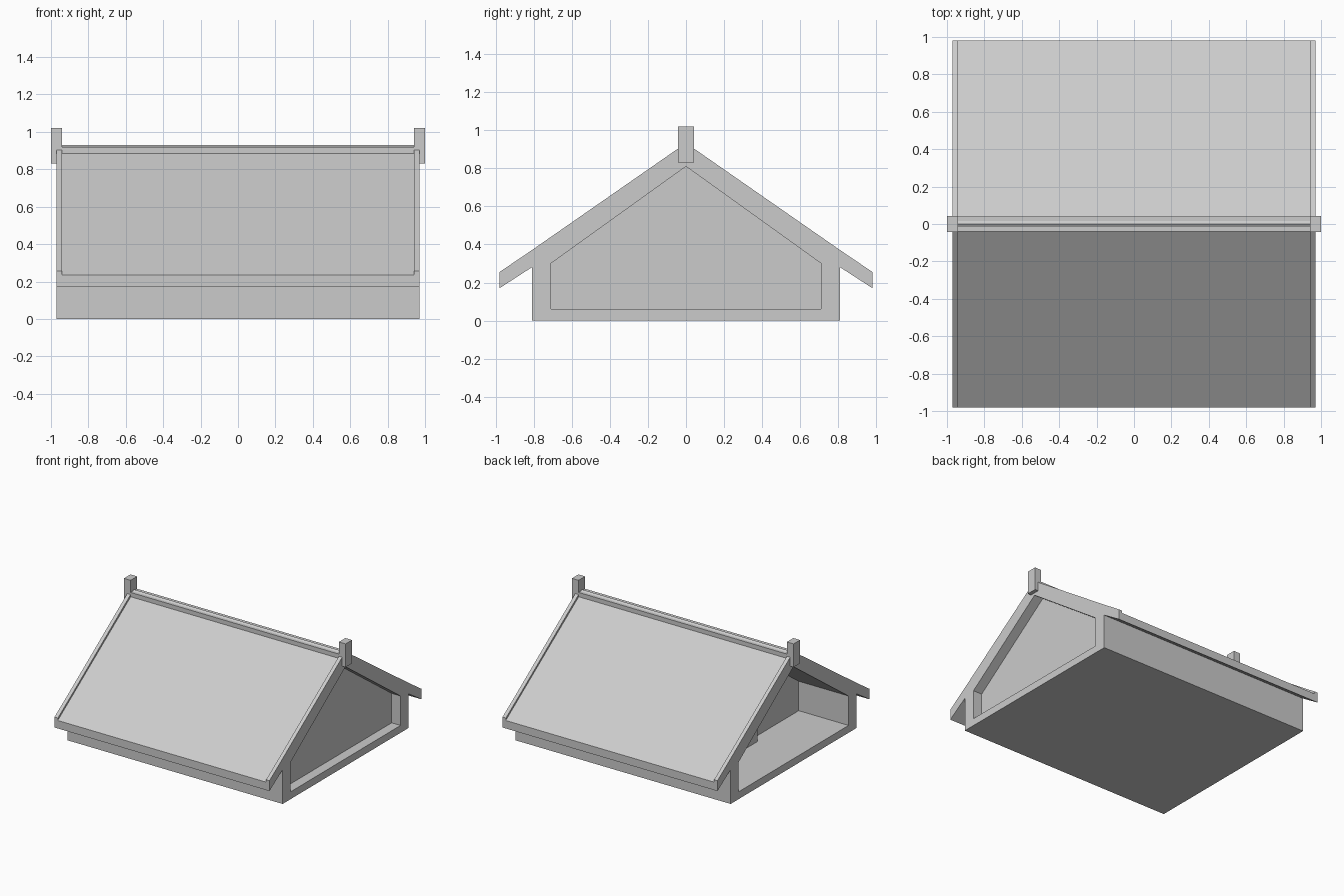
import bpy, bmesh

if "Cube" in bpy.data.objects:
    bpy.data.objects.remove(bpy.data.objects["Cube"])


def prism(name, profile, x0, x1):
    """Extrude a closed (y, z) profile along x."""
    bm = bmesh.new()
    face = bm.faces.new([bm.verts.new((x0, y, z)) for y, z in profile])
    ext = bmesh.ops.extrude_face_region(bm, geom=[face])
    verts = [v for v in ext["geom"] if isinstance(v, bmesh.types.BMVert)]
    bmesh.ops.translate(bm, verts=verts, vec=(x1 - x0, 0, 0))
    bmesh.ops.recalc_face_normals(bm, faces=bm.faces)
    mesh = bpy.data.meshes.new(name)
    bm.to_mesh(mesh)
    bm.free()
    obj = bpy.data.objects.new(name, mesh)
    bpy.context.collection.objects.link(obj)
    return obj


def box(name, x0, x1, y0, y1, z0, z1):
    return prism(name, [(y0, z0), (y1, z0), (y1, z1), (y0, z1)], x0, x1)


def mirrored(half):
    return half + [(-y, z) for y, z in reversed(half) if y > 0]


def cut(target, cutter):
    mod = target.modifiers.new("cut", "BOOLEAN")
    mod.operation = "DIFFERENCE"
    mod.solver = "EXACT"
    mod.object = cutter
    bpy.context.view_layer.objects.active = target
    bpy.ops.object.modifier_apply(modifier=mod.name)
    bpy.data.objects.remove(cutter)


# House body: walls, floor and overhanging roof in one section
section = mirrored([(0.81, 0.0), (0.81, 0.28), (0.98, 0.17),
                    (0.98, 0.255), (0.81, 0.37), (0.04, 0.905), (0.0, 0.93)])
house = prism("house_body", section, -0.97, 0.97)

# Deep porch on the left, shallow gable recess on the right
opening = mirrored([(0.71, 0.06), (0.71, 0.30), (0.0, 0.81)])
cut(house, prism("porch_cutter", opening, -1.1, -0.52))
cut(house, prism("gable_cutter", opening, 0.89, 1.1))

# Sunken roof panels, leaving raised edge boards at the gables
for s in (-1, 1):
    panel = [(s * 0.04, 0.885), (s * 1.10, 0.152), (s * 1.10, 1.1), (s * 0.04, 1.1)]
    cut(house, prism("roof_panel_cutter", panel, -0.94, 0.94))

# Ridge beam
box("ridge_beam", -0.95, 0.95, -0.04, 0.04, 0.86, 0.92)

# Ridge end posts
for side, s in (("left", -1), ("right", 1)):
    a, b = sorted((s * 0.94, s * 1.0))
    box(side + "_ridge_post", a, b, -0.042, 0.042, 0.83, 1.02)

# Pillar on the porch back wall
box("porch_pillar", -0.58, -0.51, -0.09, 0.09, 0.05, 0.75)
